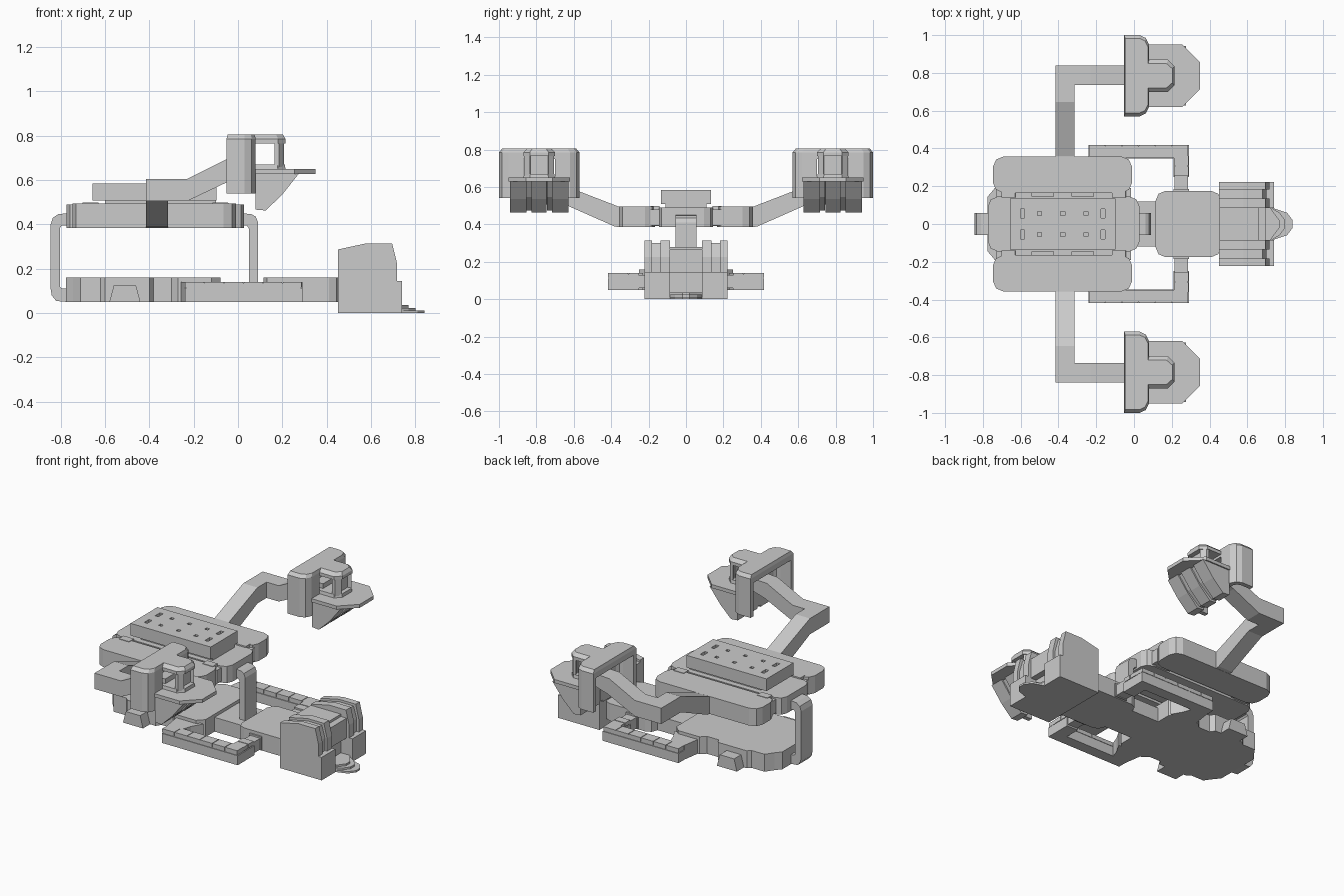
import bpy, bmesh

if "Cube" in bpy.data.objects:
    bpy.data.objects.remove(bpy.data.objects["Cube"])


def prism(name, pts, axis, lo, hi, taper=(1, 1)):
    """Extrude a 2D outline along an axis; taper scales the far end about its centre."""
    cu = (min(p[0] for p in pts) + max(p[0] for p in pts)) / 2
    cv = (min(p[1] for p in pts) + max(p[1] for p in pts)) / 2

    def co(u, v, w):
        return {'x': (w, u, v), 'y': (u, w, v), 'z': (u, v, w)}[axis]
    bm = bmesh.new()
    a = [bm.verts.new(co(u, v, lo)) for u, v in pts]
    b = [bm.verts.new(co(cu + (u - cu) * taper[0], cv + (v - cv) * taper[1], hi)) for u, v in pts]
    bm.faces.new(a)
    bm.faces.new(b)
    n = len(pts)
    for i in range(n):
        bm.faces.new((a[i], a[(i + 1) % n], b[(i + 1) % n], b[i]))
    bmesh.ops.recalc_face_normals(bm, faces=bm.faces)
    me = bpy.data.meshes.new(name)
    bm.to_mesh(me)
    bm.free()
    ob = bpy.data.objects.new(name, me)
    bpy.context.collection.objects.link(ob)
    return ob


def box(name, x0, x1, y0, y1, z0, z1, taper=(1, 1)):
    return prism(name, [(x0, y0), (x1, y0), (x1, y1), (x0, y1)], 'z', z0, z1, taper)


def cut(target, cutter):
    """Subtract the cutter and remove it."""
    m = target.modifiers.new("cut", 'BOOLEAN')
    m.operation, m.object = 'DIFFERENCE', cutter
    bpy.context.view_layer.objects.active = target
    bpy.ops.object.modifier_apply(modifier=m.name)
    bpy.data.objects.remove(cutter)


def chamfered(x0, x1, y0, y1, c):
    """Rectangle outline with two-step rounded corners."""
    k = c * 0.3
    return [(x0 + c, y0), (x1 - c, y0), (x1 - k, y0 + k), (x1, y0 + c), (x1, y1 - c), (x1 - k, y1 - k),
            (x1 - c, y1), (x0 + c, y1), (x0 + k, y1 - k), (x0, y1 - c), (x0, y0 + c), (x0 + k, y0 + k)]


def mirror_y(half):
    """Close a half outline (y >= 0) across the x axis."""
    return half + [(x, -y) for x, y in reversed(half)]


# Lower hull with notched sides, link and neck
hull = [(-.775, .145), (-.745, .18), (-.71, .23), (-.62, .23), (-.60, .25), (-.40, .25), (-.38, .22), (-.30, .22),
        (-.27, .25), (-.12, .25), (-.08, .21)]
prism("lower_hull", mirror_y(hull), 'z', .05, .16)
box("hull_link", -.1, .15, -.12, .12, .05, .14)
prism("neck", chamfered(.115, .46, -.175, .175, .05), 'z', .05, .16)

# Curved bars joining lower hull and upper deck
prism("rear_bar", [(-.765, .05), (-.82, .055), (-.84, .08), (-.845, .11), (-.845, .40), (-.835, .43), (-.81, .447),
                   (-.765, .45), (-.765, .395), (-.795, .395), (-.803, .385), (-.803, .12), (-.795, .11),
                   (-.765, .11)], 'y', -.057, .057)
prism("front_bar", [(.01, .45), (.06, .447), (.08, .435), (.09, .41), (.09, .13), (.05, .13), (.05, .38), (.04, .395),
                    (.01, .395)], 'y', -.057, .057)

# Upper deck, top plate with two rows of recesses
prism("centre_deck", chamfered(-.773, .028, -.145, .145, .05), 'z', .385, .49)
box("top_plate_foot", -.6, -.1, -.11, .11, .485, .51)
plate = box("top_plate", -.657, -.097, -.134, .134, .508, .585)
for y in (-.055, .055):
    for i, x in enumerate((-.59, -.5, -.377, -.254, -.165)):
        w = .024 if i in (0, 4) else .01
        cut(plate, box("recess_cutter", x - .011, x + .011, y - w, y + w, .56, .6))

for s, side in ((1, "left"), (-1, "right")):
    def sbox(name, x0, x1, y0, y1, z0, z1, taper=(1, 1)):
        return box(side + "_" + name, x0, x1, s * y0, s * y1, z0, z1, taper)

    def sprism(name, pts, lo, hi, taper=(1, 1)):
        return prism(side + "_" + name, [(x, s * y) for x, y in pts], 'z', lo, hi, taper)

    # Side deck slab and its joints to the centre
    sprism("side_deck", chamfered(-.747, -.01, .165, .357, .055), .385, .495)
    for x in (-.665, -.08):
        sbox("deck_joint", x - .065, x + .065, .14, .19, .395, .48)
        sbox("joint_cap", x - .045, x + .045, .135, .195, .39, .498, (.8, .8))
    for x in (-.59, -.377, -.165):
        sbox("deck_tab", x - .05, x + .05, .135, .17, .40, .485)

    # Hull side lump, strut root
    prism(side + "_hull_lump", [(-.58, .05), (-.44, .05), (-.46, .125), (-.56, .125)], 'y', s * .23, s * .32)
    sprism("strut_root", [(-.26, .23), (-.08, .23), (-.12, .3), (-.14, .36), (-.24, .36)], .05, .14)

    # Lower U-shaped strut with segmented top
    strut = [(-.24, .27), (-.24, .418), (.29, .418), (.29, .25), (.21, .25), (.21, .347), (-.16, .347), (-.16, .27)]
    sprism("lower_strut", strut, .05, .11)
    inner = [(-.235, .27), (-.235, .414), (.283, .414), (.283, .255), (.217, .255), (.217, .352), (-.167, .352),
             (-.167, .27)]
    sprism("strut_core", inner, .10, .136)
    for i in range(6):
        x = -.238 + i * .088
        sbox("strut_segment", x, x + .084, .349, .417, .115, .14)
    for y in (.255, .31):
        sbox("strut_segment", .212, .288, y, y + .05, .115, .14)
    sbox("strut_pin", .215, .285, .15, .26, .06, .13)
    sbox("strut_collar", .208, .292, .165, .185, .055, .14)

    # Upper arm: rises outward, then turns forward and rises again
    prism(side + "_arm_outward", [(s * y, z) for y, z in ((.34, .385), (.34, .492), (.36, .495), (.645, .605),
          (.84, .605), (.84, .505), (.645, .505), (.38, .388))], 'x', -.415, -.315)
    prism(side + "_arm_forward", [(-.36, .505), (-.36, .605), (-.23, .605), (-.05, .695), (.08, .70), (.08, .63),
          (-.04, .595), (-.23, .505)], 'y', s * .735, s * .84)

    # Pod roof over two bent side walls, open at the back and middle
    c = .785
    pod = [(-.052, -.215), (.03, -.215), (.062, -.2), (.08, -.165), (.08, .165), (.062, .2), (.03, .215),
           (-.052, .215)]
    pod = [(x, c + y) for x, y in pod]
    sprism("pod_roof_edge", pod, .75, .785)
    sprism("pod_roof", pod, .785, .805, (.92, .92))
    for d in (-1, 1):
        wall = [(-.052, .215), (.03, .215), (.062, .2), (.08, .165), (.08, .085), (.05, .085), (.05, .16),
                (.04, .178), (.02, .187), (-.052, .187)]
        sprism("pod_wall", [(x, c + d * y) for x, y in wall], .54, .76)

    # Pod cabin: sill, pillars, recessed screen, roof
    nose = [(.05, -.085), (.18, -.085), (.215, -.05), (.215, .05), (.18, .085), (.05, .085)]
    nose = [(x, c + y) for x, y in nose]
    sprism("cabin_sill", nose, .645, .67, (.95, .95))
    sprism("cabin_roof_edge", nose, .765, .785)
    sprism("cabin_roof", nose, .785, .805, (.85, .75))
    for d in (-1, 1):
        sprism("cabin_pillar", [(.165, c + d * .08), (.185, c + d * .08), (.208, c + d * .05), (.18, c + d * .045)],
               .66, .77)
    sbox("cabin_screen", .172, .185, c - .05, c + .05, .66, .77)

    # Pod platform and keel fins underneath
    sprism("pod_platform", [(.06, c - .165), (.255, c - .165), (.35, c - .07), (.35, c + .07), (.255, c + .165),
                            (.06, c + .165)], .628, .65)
    for d, w, drop in ((-.113, .044, 0), (-.055, .014, .012), (0, .04, 0), (.055, .014, .012), (.113, .044, 0)):
        prism(side + "_keel_fin", [(.078, .63), (.078, .467 + drop), (.125 - drop, .463 + drop), (.2, .535 + drop),
              (.275 - drop, .63)], 'y', s * (c + d - w), s * (c + d + w))

    # Head cheeks: two raised strips with a groove between
    for y0, y1, g in ((.085, .135, 0), (.135, .182, .015), (.182, .222, 0)):
        prism(side + "_cheek", [(.45, 0), (.45, .287 - g), (.58, .315 - g), (.695 - g, .315 - g), (.717 - g, .225),
              (.717 - g, .145), (.74, .145), (.74, 0)], 'y', s * y0, s * y1)

# Head centre, brow, and stepped beak
box("head_core", .45, .66, -.09, .09, 0, .28)
box("head_brow", .65, .70, -.09, .09, .14, .265)
for i, x in enumerate((.84, .80, .77)):
    prism("beak", [(.65, -.09), (.72, -.09), (x - .03, -.06), (x, -.02), (x, .02), (x - .03, .06), (.72, .09), (.65, .09)],
          'z', i * .012, i * .012 + .012)
